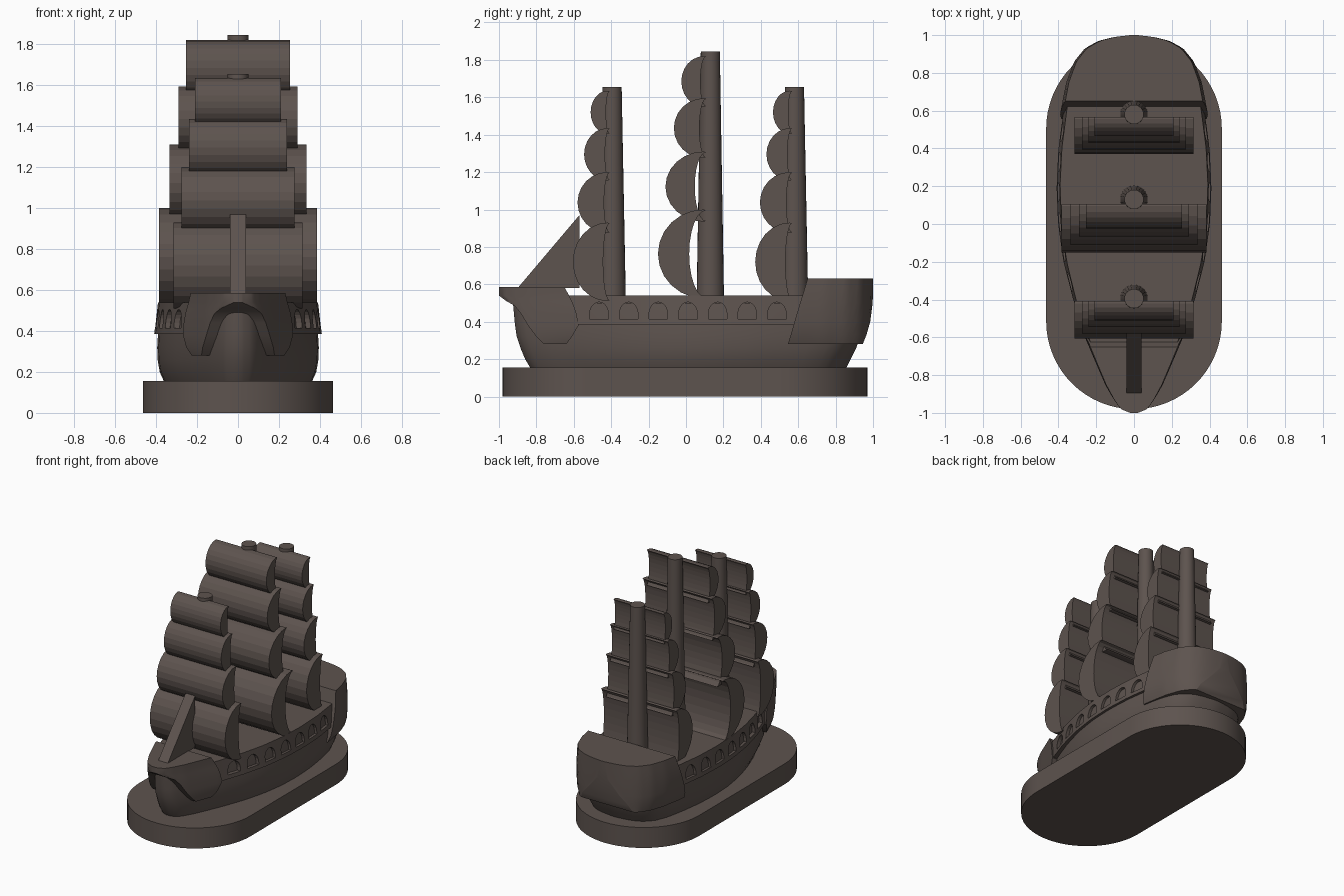
import bpy, bmesh, math

if "Cube" in bpy.data.objects:
    bpy.data.objects.remove(bpy.data.objects["Cube"])

wood = bpy.data.materials.new("dark brown")
wood.diffuse_color = (0.11, 0.087, 0.077, 1)
wood.use_nodes = True
wood.node_tree.nodes["Principled BSDF"].inputs["Base Color"].default_value = wood.diffuse_color


def make(name, bm, smooth=None):
    """Turn a bmesh into a finished object."""
    bmesh.ops.recalc_face_normals(bm, faces=bm.faces)
    me = bpy.data.meshes.new(name)
    bm.to_mesh(me)
    bm.free()
    me.materials.append(wood)
    ob = bpy.data.objects.new(name, me)
    bpy.context.collection.objects.link(ob)
    if smooth:
        bpy.ops.object.select_all(action='DESELECT')
        ob.select_set(True)
        bpy.context.view_layer.objects.active = ob
        bpy.ops.object.shade_smooth_by_angle(angle=math.radians(smooth))
    return ob


def skin(bm, rings):
    """Join closed rings of points and cap both ends."""
    vs = [[bm.verts.new(p) for p in r] for r in rings]
    n = len(vs[0])
    for a, b in zip(vs, vs[1:]):
        for i in range(n):
            j = (i + 1) % n
            bm.faces.new((a[i], a[j], b[j], b[i]))
    bm.faces.new(vs[0])
    bm.faces.new(vs[-1])


def prism(bm, profile, x0, x1):
    """Extrude a (y, z) profile along x."""
    skin(bm, [[(x, y, z) for y, z in profile] for x in (x0, x1)])


def interp(table, y):
    if y <= table[0][0]:
        return table[0][1]
    for (a, wa), (b, wb) in zip(table, table[1:]):
        if y <= b:
            return wa + (wb - wa) * (y - a) / (b - a)
    return table[-1][1]


# Half-widths of the ship along its length
PLAN = [(-1, .02), (-.98, .07), (-.93, .105), (-.85, .148), (-.75, .19), (-.6, .252),
        (-.4, .322), (-.2, .373), (0, .402), (.2, .41), (.4, .40), (.6, .373),
        (.75, .345), (.86, .305), (.93, .25), (.97, .18), (.99, .1), (1, .02)]


def loft(name, levels, n=28, full=False, smooth=30):
    """Levels are (z, bow y, stern y, width scale); full squeezes the whole plan in."""
    rings = []
    for z, y0, y1, s in levels:
        side = []
        for i in range(n + 1):
            t = .5 - .5 * math.cos(math.pi * i / n)
            y = y0 + (y1 - y0) * t
            side.append((s * interp(PLAN, 2 * t - 1 if full else y), y, z))
        rings.append(side + [(-x, y, z) for x, y, z in reversed(side)])
    bm = bmesh.new()
    skin(bm, rings)
    return make(name, bm, smooth)


# Display base: long slab with round ends
bm = bmesh.new()
outline = []
for c, start in ((.505, 0), (-.515, math.pi)):
    outline += [(.465 * math.cos(start + math.pi * i / 32),
                 c + .465 * math.sin(start + math.pi * i / 32)) for i in range(33)]
skin(bm, [[(x, y, z) for x, y in outline] for z in (0, .155)])
make("base", bm, 30)

# Hull
loft("hull", [(.15, -.83, .855, .88), (.2, -.86, .88, .935), (.26, -.885, .91, .96),
              (.32, -.905, .93, .965), (.39, -.915, .94, .955), (.5, -.925, .95, .92)],
     36, True)

# Gun deck band with recessed arched ports
band = loft("gun_deck", [(.385, -.62, .66, 1.0), (.54, -.64, .64, .955)], 36, smooth=20)
bm = bmesh.new()
for k in range(7):
    yc = -.465 + .1585 * k
    arch = [(yc - .05, .415), (yc + .05, .415)]
    arch += [(yc + .05 * math.cos(math.pi * i / 10), .44 + .065 * math.sin(math.pi * i / 10))
             for i in range(11)]
    w = interp(PLAN, yc)
    for s in (1, -1):
        prism(bm, arch, s * (w - .05), s * (w + .1))
cutter = make("port_cutter", bm)
cutter.hide_render = True
mod = band.modifiers.new("ports", 'BOOLEAN')
mod.operation = 'DIFFERENCE'
mod.solver = 'EXACT'
mod.object = cutter
bpy.ops.object.select_all(action='DESELECT')
bpy.context.view_layer.objects.active = band
band.select_set(True)
bpy.ops.object.modifier_apply(modifier="ports")
bpy.data.objects.remove(cutter)

# Raised stern and bow castles
loft("stern_castle", [(.28, .545, .945, .97), (.33, .56, .965, 1.02), (.40, .58, .985, 1.04),
                      (.50, .61, .998, 1.04), (.58, .635, 1.0, 1.02), (.63, .65, 1.0, 1.0)])
loft("bow_castle", [(.28, -.76, -.64, .96), (.32, -.80, -.61, 1.02), (.38, -.845, -.575, 1.03),
                    (.44, -.88, -.585, 1.03), (.485, -.915, -.60, 1.02), (.51, -.96, -.61, 1.01),
                    (.54, -1.0, -.625, 1.0), (.585, -1.0, -.65, 1.0)])

# Jib: slim triangular sail above the bow
bm = bmesh.new()
prism(bm, [(-.9, .58), (-.57, .58), (-.57, .97)], -.04, .04)
make("jib_sail", bm)


def mast(name, y, top):
    bm = bmesh.new()
    skin(bm, [[(r * math.cos(math.tau * i / 24), y + r * math.sin(math.tau * i / 24), z)
               for i in range(24)] for r, z in ((.073, .53), (.051, top))])
    make(name, bm, 30)


def sail(name, y, w, top, bottom, outer, inner):
    """Crescent section bulging toward the bow, extruded sideways."""
    c, h = (top + bottom) / 2, (top - bottom) / 2
    n = 12
    prof = [(y - outer * math.sin(math.pi * i / n), c + h * math.cos(math.pi * i / n))
            for i in range(n + 1)]
    prof += [(y - inner * math.sin(math.pi * i / n) + .012, c + h * .98 * math.cos(math.pi * i / n))
             for i in range(n, -1, -1)]
    bm = bmesh.new()
    prism(bm, prof, -w, w)
    make(name, bm)


# Sails: half-width, top, bottom, outer bulge, inner bulge
MAIN = [(.255, 1.82, 1.55, .12, .03), (.29, 1.595, 1.275, .16, .035),
        (.335, 1.31, .935, .205, .06), (.385, 1.0, .525, .245, .09)]
SMALL = [(.21, 1.635, 1.405, .09, .02), (.24, 1.435, 1.155, .125, .025),
         (.275, 1.2, .875, .16, .03), (.315, .93, .51, .185, .035)]
for label, y, top, sails in (("fore", -.395, 1.655, SMALL), ("main", .13, 1.845, MAIN),
                             ("rear", .58, 1.655, SMALL)):
    mast(label + "_mast", y, top)
    for k, (w, t, b, o, i) in enumerate(sails):
        sail(f"{label}_sail_{k + 1}", y - (.035 if label == "main" else .025), w, t, b, o, i)
